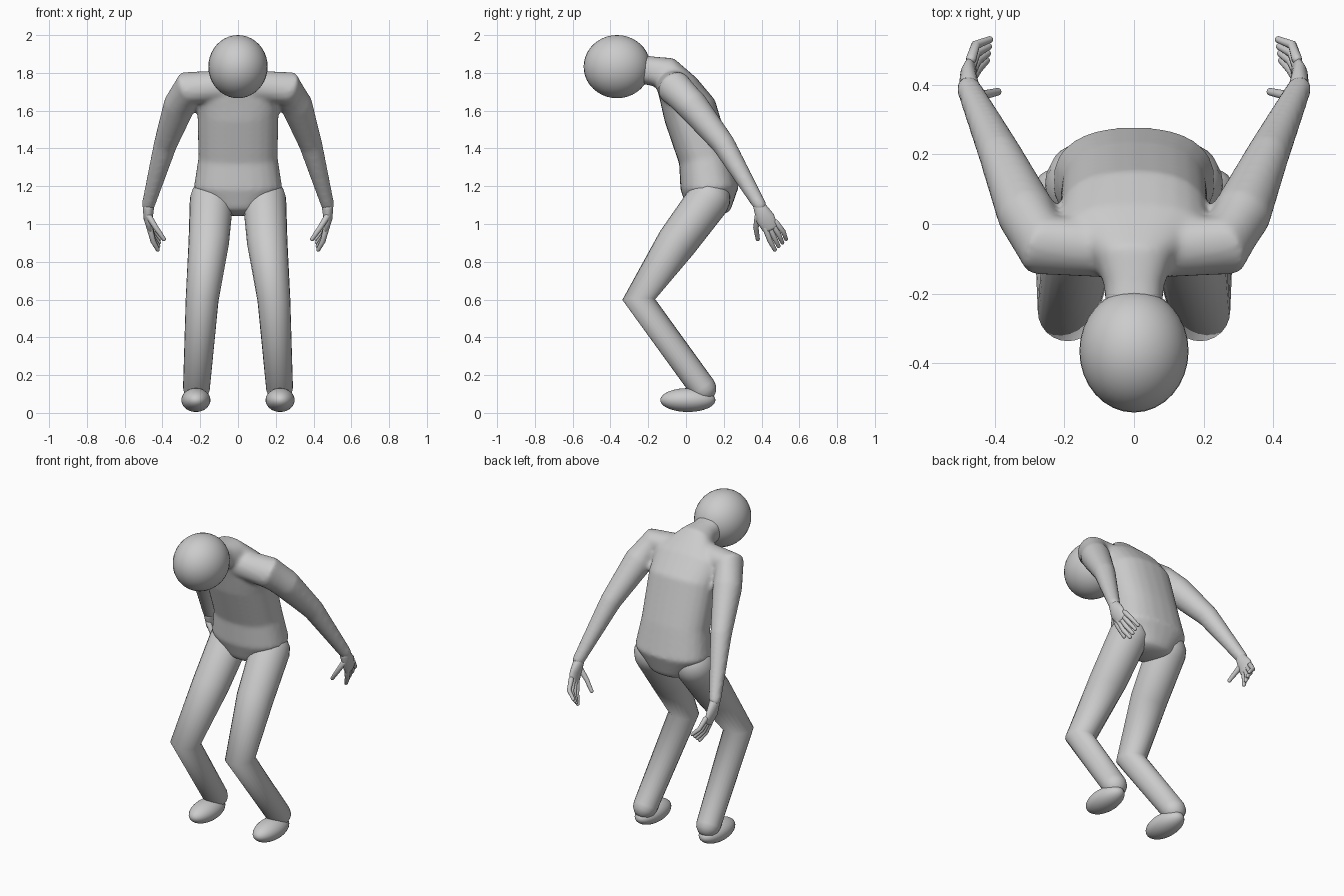
import bpy, bmesh, math
from mathutils import Vector

cube = bpy.data.objects.get("Cube")
if cube:
    bpy.data.objects.remove(cube)

shade = 0.6
colour = (shade, shade, shade, 1)
grey = bpy.data.materials.new("plain_grey")
grey.use_nodes = True
grey.diffuse_color = colour
grey.node_tree.nodes["Principled BSDF"].inputs["Base Color"].default_value = colour

ACROSS, DEEP = Vector((1, 0, 0)), Vector((0, 1, 0))


def oval(centre, u, v, power, sides):
    """Oval ring with half axes u and v; a power below one makes it boxier."""
    def bend(t):
        return math.copysign(abs(t) ** power, t)
    angles = [math.tau * i / sides for i in range(sides)]
    return [centre + u * bend(math.cos(a)) + v * bend(math.sin(a)) for a in angles]


def limb(bm, joints, side, ref, power=1, cap=1, sides=24):
    """Tube with domed ends through joints of x, y, z, radius along ref, other radius."""
    points = [Vector((j[0] * side, j[1], j[2])) for j in joints]
    last = len(points) - 1
    rings = []
    for i, point in enumerate(points):
        before = (point - points[max(i - 1, 0)]).normalized()
        after = (points[min(i + 1, last)] - point).normalized()
        along = (before + after).normalized()
        u = (ref - along * ref.dot(along)).normalized()
        v = along.cross(u) * joints[i][-1]
        u *= joints[i][3]
        ring = [oval(point, u, v, power, sides)]
        if i in (0, last):
            reach = along * min(u.length, v.length) * cap * (1 if i else -1)
            for degrees in (25, 50, 70, 85):
                a = math.radians(degrees)
                ring.append(oval(point + reach * math.sin(a), u * math.cos(a),
                                 v * math.cos(a), power, sides))
        rings += ring if i else reversed(ring)
    loops = [[bm.verts.new(p) for p in ring] for ring in rings]
    for a, b in zip(loops, loops[1:]):
        for i in range(sides):
            bm.faces.new((a[i - 1], a[i], b[i], b[i - 1]))
    bm.faces.new(loops[0])
    bm.faces.new(loops[-1])


def finish(name, bm):
    bmesh.ops.recalc_face_normals(bm, faces=bm.faces)
    mesh = bpy.data.meshes.new(name)
    bm.to_mesh(mesh)
    bm.free()
    mesh.materials.append(grey)
    for face in mesh.polygons:
        face.use_smooth = True
    ob = bpy.data.objects.new(name, mesh)
    bpy.context.collection.objects.link(ob)
    return ob


def ellipsoid(name, centre, radii):
    bm = bmesh.new()
    bmesh.ops.create_uvsphere(bm, u_segments=32, v_segments=20, radius=1)
    bmesh.ops.scale(bm, vec=radii, verts=bm.verts)
    bmesh.ops.translate(bm, vec=centre, verts=bm.verts)
    finish(name, bm)


ellipsoid("head", (0, -.365, 1.833), (.157, .177, .167))

# Torso, neck and arms, blended at the shoulders
spine = [(0, .12, 1.09, .15, .12), (0, .125, 1.19, .235, .155),
         (0, .1, 1.35, .21, .14), (0, .02, 1.6, .215, .145),
         (0, -.04, 1.71, .22, .115), (0, -.11, 1.8, .11, .09),
         (0, -.18, 1.81, .085, .077), (0, -.3, 1.83, .08, .075)]
arm = [(.06, -.07, 1.73, .085), (.26, -.06, 1.72, .092), (.31, .03, 1.63, .085),
       (.385, .2, 1.42, .062), (.475, .39, 1.1, .036)]
bm = bmesh.new()
limb(bm, spine, 1, ACROSS, power=.85, cap=.4)
for side in (1, -1):
    limb(bm, arm, side, DEEP)
body = finish("torso_and_arms", bm)
blend = body.modifiers.new("blend", "REMESH")
blend.mode = "VOXEL"
blend.voxel_size = .012
blend.use_smooth_shade = True
soften = body.modifiers.new("soften", "SMOOTH")
soften.factor = .5
soften.iterations = 8

leg = [(.14, .12, 1.13, .115), (.155, -.05, .9, .107),
       (.19, -.25, .6, .087), (.22, .09, .13, .071)]
palm = [(.474, .39, 1.09, .034, .03), (.476, .42, 1.03, .05, .024),
        (.468, .445, .98, .042, .016)]
thumb = [(.472, .38, 1.04, .017), (.435, .37, .98, .014), (.392, .38, .92, .011)]
# First and last finger; the others lie between them
index = [(.468, .42, .98, .016), (.45, .445, .91, .014), (.425, .47, .865, .011)]
little = [(.468, .475, 1.01, .015), (.455, .515, .96, .013), (.415, .53, .92, .01)]
digits = {"thumb": thumb}
for i, name in enumerate(("index", "middle", "ring", "little")):
    t = i / 3
    digits[name + "_finger"] = [[p + (q - p) * t for p, q in zip(a, b)]
                                for a, b in zip(index, little)]

for side, label in ((1, "left"), (-1, "right")):
    ellipsoid(label + "_foot", (.223 * side, .01, .068), (.077, .146, .063))
    for part, joints, ref in (("leg", leg, ACROSS), ("palm", palm, DEEP)):
        bm = bmesh.new()
        limb(bm, joints, side, ref)
        finish(f"{label}_{part}", bm)
    for part, joints in digits.items():
        bm = bmesh.new()
        limb(bm, joints, side, DEEP, sides=12)
        finish(f"{label}_{part}", bm)
